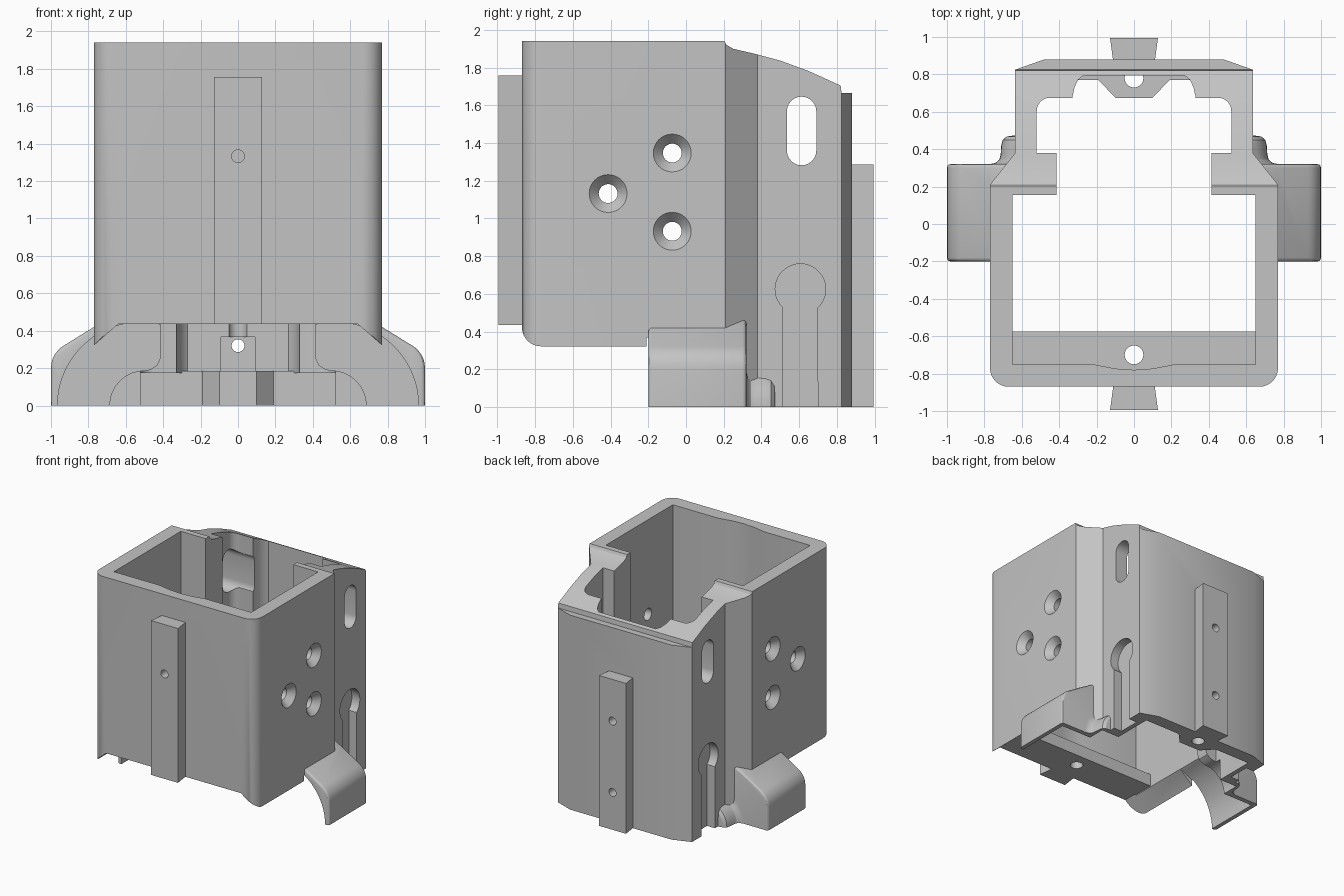
import bpy, bmesh, math
from mathutils import Matrix

cube = bpy.data.objects.get("Cube")
if cube:
    bpy.data.objects.remove(cube, do_unlink=True)

grey = bpy.data.materials.new("plain grey")
grey.use_nodes = True
COLOUR = (0.55, 0.55, 0.55, 1)
grey.diffuse_color = COLOUR
grey.node_tree.nodes["Principled BSDF"].inputs["Base Color"].default_value = COLOUR


def finish(name, bm):
    bmesh.ops.recalc_face_normals(bm, faces=bm.faces)
    mesh = bpy.data.meshes.new(name)
    bm.to_mesh(mesh)
    bm.free()
    mesh.materials.append(grey)
    obj = bpy.data.objects.new(name, mesh)
    bpy.context.collection.objects.link(obj)
    return obj


def prism(name, pts, axis, lo, hi, bevel=0):
    """Extrude a closed 2D outline along one axis."""
    place = {"x": lambda p, t: (t, p[0], p[1]),
             "y": lambda p, t: (p[0], t, p[1]),
             "z": lambda p, t: (p[0], p[1], t)}[axis]
    bm = bmesh.new()
    a = [bm.verts.new(place(p, lo)) for p in pts]
    b = [bm.verts.new(place(p, hi)) for p in pts]
    ends = [bm.faces.new(a), bm.faces.new(b[::-1])]
    rim = [e for f in ends for e in f.edges]
    for i in range(len(pts)):
        j = (i + 1) % len(pts)
        bm.faces.new((a[i], b[i], b[j], a[j]))
    if bevel:
        bmesh.ops.recalc_face_normals(bm, faces=bm.faces)
        bmesh.ops.bevel(bm, geom=rim, offset=bevel, segments=3, profile=0.5, affect='EDGES')
    return finish(name, bm)


def rod(name, axis, centre, length, r1, r2=None):
    """Cylinder or cone along an axis, r2 being the radius at the + end."""
    turn = {"x": Matrix.Rotation(math.pi / 2, 4, 'Y'),
            "y": Matrix.Rotation(-math.pi / 2, 4, 'X'),
            "z": Matrix.Identity(4)}[axis]
    bm = bmesh.new()
    bmesh.ops.create_cone(bm, cap_ends=True, segments=32, radius1=r1,
                          radius2=r1 if r2 is None else r2, depth=length,
                          matrix=Matrix.Translation(centre) @ turn)
    return finish(name, bm)


def rect(a0, a1, b0, b1):
    return [(a0, b0), (a1, b0), (a1, b1), (a0, b1)]


def arc(cx, cy, r, start, end, n=12):
    return [(cx + r * math.cos(math.radians(start + (end - start) * i / n)),
             cy + r * math.sin(math.radians(start + (end - start) * i / n))) for i in range(n + 1)]


def mirrored(half):
    return half + [(-x, y) for x, y in reversed(half) if x > 0]


def flip(pts, s):
    return [(s * x, y) for x, y in pts]


def combine(part, operation):
    mod = body.modifiers.new("bool", 'BOOLEAN')
    mod.operation, mod.solver, mod.object = operation, 'EXACT', part
    bpy.context.view_layer.objects.active = body
    bpy.ops.object.modifier_apply(modifier=mod.name)
    bpy.data.objects.remove(part, do_unlink=True)


def add(part):
    combine(part, 'UNION')


def cut(part):
    combine(part, 'DIFFERENCE')


# Outer housing
outer = arc(0.67, -0.77, 0.1, -90, 0, 8) + [(0.77, 0.21), (0.635, 0.38), (0.635, 0.825), (0.48, 0.88)]
body = prism("housing", mirrored(outer), "z", 0, 1.942)

# Flared side arms and the small knobs behind them
arm = [(0.6, -0.05), (1, -0.05), (1, 0.2)] + arc(0.86, 0.2, 0.14, 12, 60, 6) + [(0.77, 0.42), (0.69, 0.463), (0.6, 0.463)]
knob = [(0, 0.25), (0.26, 0.25), (0.25, 0.32), (0.22, 0.327), (0.2, 0.345), (0.193, 0.37),
        (0.19, 0.42), (0.182, 0.45), (0.16, 0.468), (0.13, 0.472), (0, 0.472)]
for s in (1, -1):
    add(prism("arm", flip(arm, s), "y", -0.2, 0.32, 0.02))
    bm = bmesh.new()
    ring = [bm.verts.new((s * 0.52 + r, y, 0)) for r, y in knob]
    edges = [bm.edges.new(pair) for pair in zip(ring, ring[1:])]
    bmesh.ops.spin(bm, geom=ring + edges, cent=(s * 0.52, 0, 0), axis=(0, 1, 0),
                   angle=2 * math.pi, steps=40)
    bmesh.ops.remove_doubles(bm, verts=bm.verts, dist=0.0005)
    add(finish("knob", bm))

# Inner cavity
inner = [(0, -0.78), (0.1, -0.773), (0.22, -0.75), (0.65, -0.75), (0.65, 0.155), (0.415, 0.155),
         (0.415, 0.38), (0.52, 0.38)] + arc(0.45, 0.605, 0.07, 0, 90, 6) + \
        [(0.33, 0.675), (0.318, 0.73), (0.3, 0.77), (0.27, 0.795), (0, 0.795)]
cut(prism("cavity", mirrored(inner), "z", -1, 3))

# Sloping rear top
top = [(0.2, 1.95), (0.215, 1.92), (0.25, 1.9), (0.37, 1.872), (0.5, 1.837), (0.65, 1.782),
       (0.82, 1.705), (0.825, 1.665), (1.1, 1.665), (1.1, 2.2), (0.2, 2.2)]
cut(prism("top_cutter", top, "x", -2, 2))

# Underside: ground plane, chamfered walls, rounded front edge, arched arms
cut(prism("ground_cutter", rect(-2, 2, -2, 2), "z", -1, 0))
cut(prism("chamfer_cutter", mirrored([(0, -0.2), (0.91, -0.2), (0.91, 0.2), (0.78, 0.322),
                                      (0.77, 0.322), (0.64, 0.436), (0, 0.436)]), "y", -1.2, -0.202))
cut(prism("edge_cutter", arc(-0.77, 0.422, 0.1, 180, 270, 8) + [(-0.77, 0.2), (-1, 0.2), (-1, 0.422)], "x", -2, 2))
lip = [(0.3, -0.1), (0.3, 0.25), (0.415, 0.25), (0.43, 0.215), (0.47, 0.19)] + arc(0.5, 0, 0.185, 90, 0, 10) + [(0.685, -0.1)]
for s in (1, -1):
    arch = arc(0.52, 0, 0.445, 0, 180, 32) + [(0.075, -0.1), (0.965, -0.1)]
    cut(prism("arch_cutter", flip(arch, s), "y", -0.21, 0.28))
    cut(prism("lip_cutter", flip(lip, s), "y", 0.2, 0.43))

# Front ledge, undercut rear wall with its block and nut pocket, dovetail rails
add(prism("front_ledge", rect(-0.66, 0.66, -0.8, -0.575), "z", 0.436, 0.54))
cut(prism("rear_undercut", rect(-0.52, 0.52, 0.5, 0.77), "z", -0.5, 0.175))
add(prism("rear_block", mirrored([(0, 0.675), (0.1, 0.675), (0.19, 0.77), (0.34, 0.77), (0.34, 0.82), (0, 0.82)]), "z", 0, 0.185))
cut(prism("nut_pocket", rect(-0.09, 0.09, 0.7, 0.84), "z", 0.185, 0.367))
for name, s, lo, hi in (("front_rail", -1, 0.436, 1.757), ("rear_rail", 1, 0, 1.287)):
    rail = mirrored([(0.11, s * 0.86), (0.128, s * 0.995)])
    add(prism(name, rail, "z", lo, hi))

# Rail holes and vertical pin holes
cut(rod("front_hole", "y", (0, -0.9, 1.333), 0.5, 0.034))
for z in (0.32, 0.93):
    cut(rod("rear_hole", "y", (0, 0.85, z), 0.5, 0.034))
cut(rod("front_pin_hole", "z", (0, -0.7, 0.5), 0.4, 0.05))
cut(rod("rear_pin_hole", "z", (0, 0.78, 0.2), 0.6, 0.05))

# Side walls: countersunk holes, long slots, keyholes
slot = arc(0.613, 1.568, 0.078, 0, 180) + arc(0.613, 1.36, 0.078, 180, 360)
keyhole = arc(0.607, 0.625, 0.134, -47, 227, 28) + [(0.515, -0.1), (0.699, -0.1)]
for s in (1, -1):
    for y, z in ((-0.073, 1.347), (-0.413, 1.132), (-0.073, 0.932)):
        cut(rod("screw_hole", "x", (s * 0.7, y, z), 0.4, 0.05))
        small, big = 0.05, 0.105
        cut(rod("countersink", "x", (s * 0.745, y, z), 0.06, *((small, big) if s > 0 else (big, small))))
    cut(prism("slot_cutter", slot, "x", *sorted((s * 0.2, s * 0.9))))
    cut(prism("keyhole_cutter", keyhole, "x", *sorted((s * 0.56, s * 0.9))))

# Smooth the rounded surfaces and keep the edges crisp
bpy.ops.object.select_all(action='DESELECT')
body.select_set(True)
bpy.context.view_layer.objects.active = body
bpy.ops.object.shade_smooth_by_angle(angle=math.radians(30))
